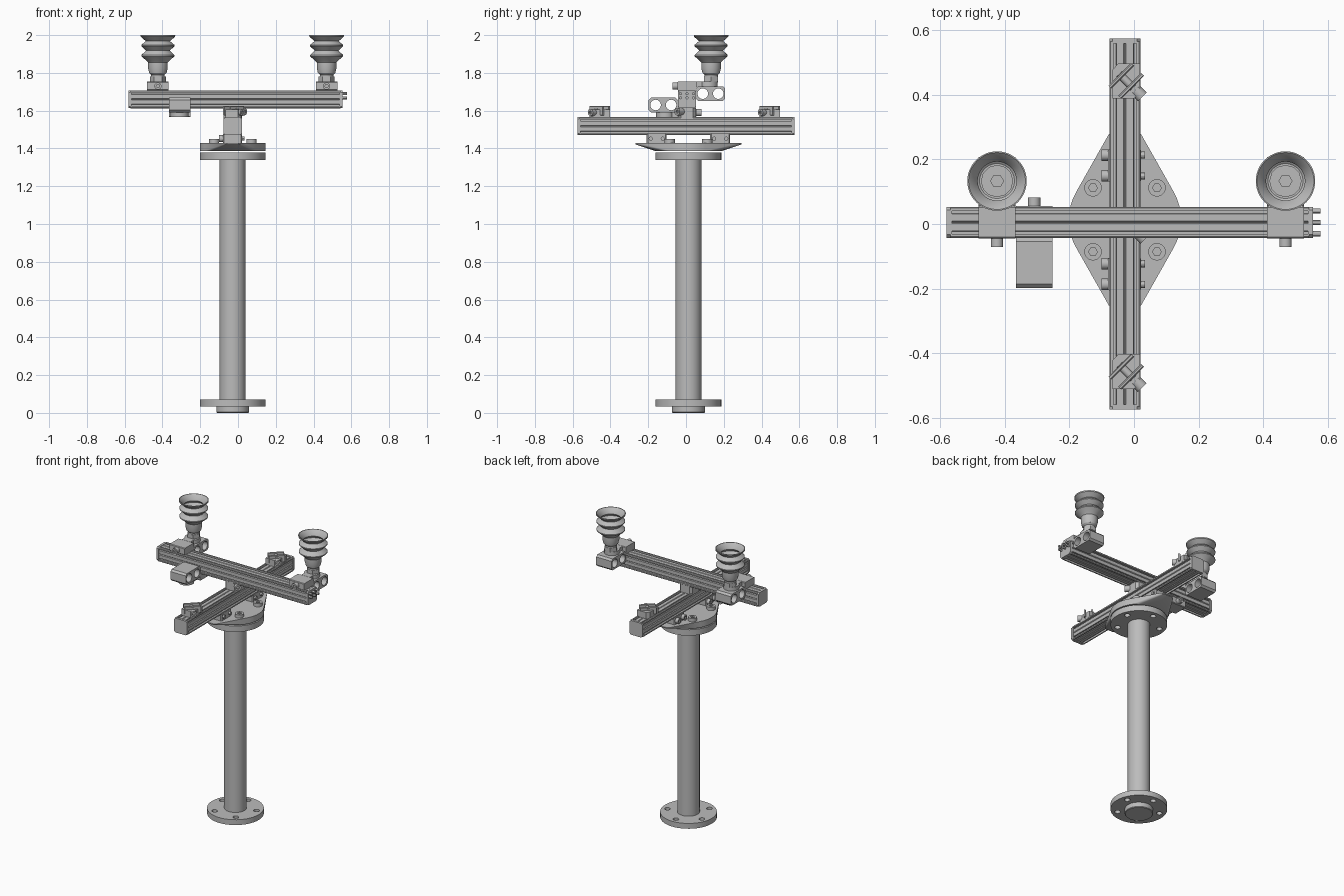
import bpy, bmesh, math
from math import cos, sin, pi, radians
from mathutils import Matrix, Vector

cube = bpy.data.objects.get("Cube")
if cube:
    bpy.data.objects.remove(cube)

grey = bpy.data.materials.new("metal_grey")
grey.use_nodes = True
colour = (0.5, 0.5, 0.5, 1)
grey.diffuse_color = colour
grey.node_tree.nodes["Principled BSDF"].inputs["Base Color"].default_value = colour

# Local profile plane and extrusion direction for each world axis
AXES = {
    "x": Matrix(((0, 0, 1), (1, 0, 0), (0, 1, 0))).to_4x4(),
    "y": Matrix(((1, 0, 0), (0, 0, -1), (0, 1, 0))).to_4x4(),
    "z": Matrix.Identity(4),
}
parts = []


def finish(name, bm, matrix=Matrix.Identity(4)):
    bmesh.ops.transform(bm, matrix=matrix, verts=bm.verts)
    bmesh.ops.recalc_face_normals(bm, faces=bm.faces)
    mesh = bpy.data.meshes.new(name)
    bm.to_mesh(mesh)
    bm.free()
    mesh.materials.append(grey)
    obj = bpy.data.objects.new(name, mesh)
    bpy.context.collection.objects.link(obj)
    parts.append(obj)
    return obj


def ring(r, n=32, c=(0, 0), start=0):
    return [(c[0] + r * cos(start + 2 * pi * i / n), c[1] + r * sin(start + 2 * pi * i / n)) for i in range(n)]


def rect(w, h, c=(0, 0), ch=0.006):
    w, h = w / 2, h / 2
    pts = [(w, ch - h), (w, h - ch), (w - ch, h), (ch - w, h), (-w, h - ch), (-w, ch - h), (ch - w, -h), (w - ch, -h)]
    return [(x + c[0], y + c[1]) for x, y in pts]


def extrude(name, loops, length, centre, axis="z", turn=0):
    """Fill an outline with optional holes and extrude it, centred."""
    bm = bmesh.new()
    for loop in loops:
        vs = [bm.verts.new((x, y, -length / 2)) for x, y in loop]
        for a, b in zip(vs, vs[1:] + vs[:1]):
            bm.edges.new((a, b))
    bmesh.ops.triangle_fill(bm, edges=bm.edges[:], use_beauty=True, normal=(0, 0, 1))
    out = bmesh.ops.extrude_face_region(bm, geom=bm.faces[:])
    top = [g for g in out["geom"] if isinstance(g, bmesh.types.BMVert)]
    bmesh.ops.translate(bm, verts=top, vec=(0, 0, length))
    return finish(name, bm, Matrix.Translation(centre) @ Matrix.Rotation(turn, 4, "Z") @ AXES[axis])


def box(name, lo, hi, ch=0.006):
    size = Vector(hi) - Vector(lo)
    return extrude(name, [rect(size.x, size.y, ch=ch)], size.z, (Vector(lo) + Vector(hi)) / 2)


def lathe(name, profile, centre, n=40):
    bm = bmesh.new()
    vs = [bm.verts.new((r, 0, z)) for r, z in profile]
    es = [bm.edges.new(p) for p in zip(vs, vs[1:])]
    bmesh.ops.spin(bm, geom=vs + es, axis=(0, 0, 1), cent=(0, 0, 0), steps=n, angle=2 * pi)
    bmesh.ops.remove_doubles(bm, verts=bm.verts, dist=0.0002)
    return finish(name, bm, Matrix.Translation(centre))


def bolt(name, centre, r, length, axis, turn=0):
    """Socket head bolt with a hexagonal recess."""
    extrude(name, [ring(r, 20), ring(r * 0.5, 6)], length, centre, axis, turn)
    extrude(name + "_core", [ring(r * 0.55, 12)], length * 0.4, centre, axis, turn)


CX, CY = -0.028, 0.013

# Column with its two drilled flanges
holes = [ring(0.018, 16, (0.135 * cos(a), 0.135 * sin(a))) for a in [radians(90 + 72 * i) for i in range(5)]]
lathe("column", [(0, 0.05), (0.069, 0.05), (0.069, 1.36), (0, 1.36)], (CX, CY, 0))
lathe("base_boss", [(0, 0), (0.083, 0), (0.087, 0.004), (0.087, 0.036), (0, 0.036)], (CX, CY, 0))
extrude("base_flange", [ring(0.174, 48)] + holes, 0.036, (CX, CY, 0.052))
extrude("top_flange", [ring(0.174, 48)] + holes, 0.04, (CX, CY, 1.359))

# Adapter plate: round body whose wings taper upward to the tips
bm = bmesh.new()
for z in (1.381, 1.423):
    for x, y in ring(0.174, 48):
        bm.verts.new((x, y, z))
for s in (-1, 1):
    for x, y in ((-0.05, 0.265), (-0.03, 0.28), (0.03, 0.28), (0.05, 0.265)):
        for z in (1.416, 1.432):
            bm.verts.new((x, y * s, z if z < 1.42 else 1.423))
bmesh.ops.convex_hull(bm, input=bm.verts[:])
bmesh.ops.dissolve_limit(bm, angle_limit=0.01, verts=bm.verts[:], edges=bm.edges[:])
finish("adapter_plate", bm, Matrix.Translation((CX, CY, 0.005)))
for sx in (-1, 1):
    for sy in (-1, 1):
        bolt("plate_bolt", (CX + sx * 0.099, CY + sy * 0.099, 1.435), 0.027, 0.03, "z")

# Slotted beams: one face outline repeated on four sides
half_face = [(0.044, 0.048), (0.036, 0.048), (0.036, 0.034), (0.028, 0.034), (0.026, 0.044), (0.004, 0.044)]
face = half_face + [(0, 0.039)] + [(-t, h) for t, h in reversed(half_face)]
slotted = []
for q in range(4):
    c, s = round(cos(q * pi / 2)), round(sin(q * pi / 2))
    slotted += [(t * c - h * s, t * s + h * c) for t, h in face]
low, high = Vector((CX, 0, 1.518)), Vector((-0.013, 0.005, 1.66))
extrude("lower_beam", [slotted], 1.13, low, "y")
extrude("upper_beam", [slotted], 1.11, high, "x")
for s in (-1, 1):
    extrude("lower_end_cap", [rect(0.096, 0.096, ch=0.01)], 0.016, low + Vector((0, s * 0.567, 0)), "y")
    extrude("upper_end_cap", [rect(0.096, 0.094, ch=0.01)], 0.016, high + Vector((s * 0.559, 0, 0)), "x")
for dy in (-0.035, 0, 0.035):
    for z in (1.668, 1.69):
        extrude("end_pin", [ring(0.008, 12)], 0.03, (0.562, 0.005 + dy, z), "x")

# Clamps holding the lower beam to the plate
for s in (-1, 1):
    y = CY + s * 0.168
    box("plate_clamp", (-0.08, y - 0.053, 1.425), (0.022, y + 0.053, 1.476))
    for d in (-0.032, 0.032):
        bolt("clamp_bolt", (-0.088, y + d, 1.452), 0.018, 0.026, "x")
        extrude("clamp_bolt_end", [ring(0.011, 12)], 0.014, (0.027, y + d, 1.452), "x")

# Crossing block between the beams
box("crossing_block", (-0.076, -0.042, 1.56), (0.02, 0.052, 1.62), 0.015)
bolt("crossing_bolt", (0.022, -0.035, 1.595), 0.02, 0.035, "x", radians(-45))

# Diagonal clips on the lower beam
for y in (0.443, -0.457):
    base = Vector((CX + 0.004, y, 1.583))
    shape = [(-0.042, -0.054), (0.025, -0.054), (0.042, -0.035), (0.042, 0.054), (-0.025, 0.054), (-0.042, 0.035)]
    extrude("clip_base", [shape], 0.044, base)
    across = Vector((1, -1, 0)).normalized()
    for s in (-1, 1):
        extrude("clip_jaw", [rect(0.012, 0.05, ch=0.003)], 0.1,
                base + across * s * 0.022 + Vector((0, 0, 0.017)), "y", radians(-45))
    extrude("clip_rod", [ring(0.012, 16)], 0.06, base + Vector((0, 0, 0.022)), "x", radians(-45))
    bolt("clip_bolt", base + across * 0.055 + Vector((0, 0, 0.008)), 0.019, 0.03, "x", radians(-45))


# Clamp-on holders: s = 1 on top facing back, s = -1 below facing front
def holder(x, s):
    def at(y, z):
        return Vector((x, 0.005 + s * y, 1.66 + s * z))
    arm = [rect(0.155, 0.077, ch=0.012), ring(0.028, 24, (-0.041, 0)), ring(0.028, 24, (0.041, 0))]
    extrude("holder_arm", arm, 0.114, at(0.125, 0.03), "x")
    extrude("holder_clamp", [rect(0.1, 0.047, ch=0.004)], 0.114, at(0, 0.0705), "x")
    extrude("holder_neck", [rect(0.08, 0.026, ch=0.003)], 0.064, at(0.085, 0.081), "x")
    extrude("holder_boss", [ring(0.048, 32)], 0.027, at(0.115, 0.0805))
    bolt("holder_bolt", at(-0.063, 0.07), 0.019, 0.027, "y")


for x, s in ((-0.424, 1), (0.469, 1), (-0.309, -1)):
    holder(x, s)

# Bellows suction cups: outside up to the lip, then the inside down
cup = [(0.046, 1.80), (0.052, 1.825), (0.052, 1.855), (0.062, 1.866), (0.088, 1.888), (0.088, 1.894),
       (0.063, 1.918), (0.088, 1.942), (0.088, 1.948), (0.064, 1.968), (0.091, 1.992), (0.092, 2.0),
       (0.088, 2.0), (0.062, 1.973), (0.06, 1.965), (0.08, 1.945), (0.06, 1.921), (0.06, 1.915),
       (0.08, 1.891), (0.054, 1.872), (0, 1.872)]
for x in (-0.424, 0.469):
    lathe("suction_cup", cup, (x, 0.133, 0), 48)
    extrude("cup_nut", [ring(0.043, 6)], 0.026, (x, 0.133, 1.767))
    lathe("cup_stem", [(0, 1.75), (0.036, 1.75), (0.036, 1.79), (0.046, 1.8), (0, 1.8)], (x, 0.133, 0))
    extrude("cup_socket", [ring(0.05, 12), ring(0.02, 6)], 0.03, (x, 0.133, 1.88))

# Smooth round walls while keeping machined edges crisp
bpy.ops.object.select_all(action="DESELECT")
for obj in parts:
    obj.select_set(True)
bpy.context.view_layer.objects.active = parts[0]
bpy.ops.object.shade_smooth_by_angle(angle=radians(30))
